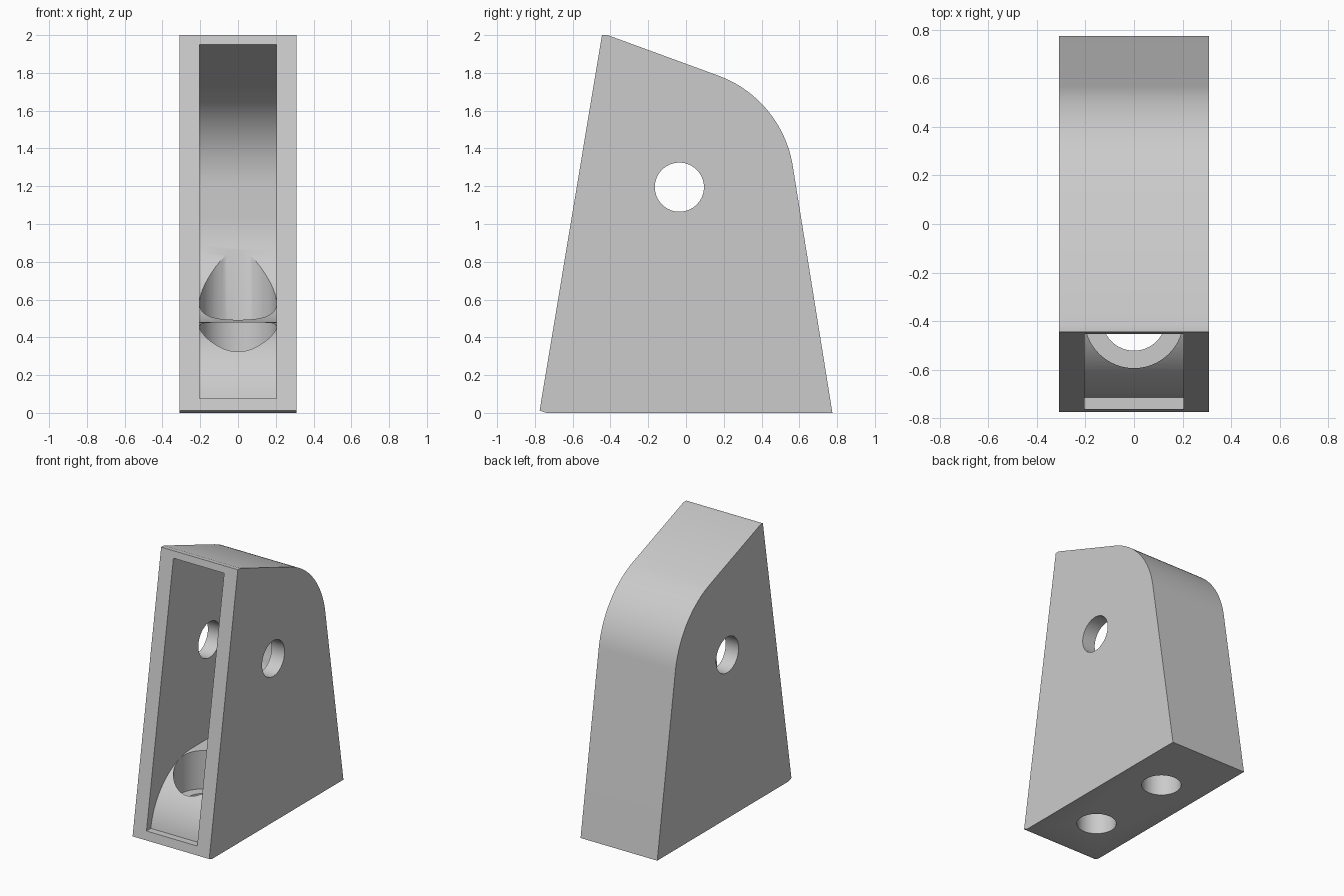
import bpy
import bmesh
from math import radians, sin, cos

if "Cube" in bpy.data.objects:
    bpy.data.objects.remove(bpy.data.objects["Cube"], do_unlink=True)

# Single material
grey = bpy.data.materials.new("plain_grey")
grey.use_nodes = True
colour = (0.6, 0.6, 0.6, 1.0)
grey.diffuse_color = colour
grey.node_tree.nodes["Principled BSDF"].inputs["Base Color"].default_value = colour


def arc(cy, cz, radius, start, end, steps=24):
    """Points along an arc in the side plane."""
    angles = [radians(start + (end - start) * i / steps) for i in range(steps + 1)]
    return [(cy + radius * cos(a), cz + radius * sin(a)) for a in angles]


def extrude_profile(name, points, half_width):
    """Extrude a side profile symmetrically across the width."""
    bm = bmesh.new()
    face = bm.faces.new([bm.verts.new((-half_width, y, z)) for y, z in points])
    geom = bmesh.ops.extrude_face_region(bm, geom=[face])["geom"]
    verts = [v for v in geom if isinstance(v, bmesh.types.BMVert)]
    bmesh.ops.translate(bm, verts=verts, vec=(2 * half_width, 0, 0))
    bmesh.ops.recalc_face_normals(bm, faces=bm.faces)
    mesh = bpy.data.meshes.new(name)
    bm.to_mesh(mesh)
    bm.free()
    obj = bpy.data.objects.new(name, mesh)
    bpy.context.collection.objects.link(obj)
    mesh.materials.append(grey)
    return obj


def cylinder(name, radius, depth, location, rotation=(0, 0, 0)):
    bpy.ops.mesh.primitive_cylinder_add(vertices=64, radius=radius, depth=depth,
                                        location=location, rotation=rotation)
    obj = bpy.context.object
    obj.name = name
    obj.data.materials.append(grey)
    return obj


def cut(target, cutter):
    mod = target.modifiers.new("cut", 'BOOLEAN')
    mod.operation = 'DIFFERENCE'
    mod.solver = 'EXACT'
    mod.object = cutter
    bpy.ops.object.select_all(action='DESELECT')
    bpy.context.view_layer.objects.active = target
    target.select_set(True)
    bpy.ops.object.modifier_apply(modifier=mod.name)
    bpy.data.objects.remove(cutter, do_unlink=True)


# Bracket body: tapered side profile with a rounded rear shoulder
outline = [(-0.74, 0), (0.775, 0)]
outline += arc(-0.04, 1.21, 0.613, 9.4, 70)
outline += [(-0.415, 2), (-0.445, 2), (-0.775, 0.012)]
body = extrude_profile("bracket_body", outline, 0.31)

# Cavity open at the front: lip, humped floor, hollow back, sloping ceiling
hollow = [(-0.9, 0.075)]
hollow += arc(-0.24, 0, 0.48, 171, 90)
hollow += arc(-0.035, 1.03, 0.55, -90, 0)
hollow += arc(-0.04, 1.21, 0.555, 0, 70)
hollow += [(-0.9, 2.112)]
cut(body, extrude_profile("cavity_cutter", hollow, 0.205))

# Cross pin hole through both cheeks
cut(body, cylinder("pin_cutter", 0.13, 1, (0, -0.035, 1.195), (0, radians(90), 0)))

# Two counterbored bolt holes in the base
for y in (-0.39, 0.285):
    cut(body, cylinder("counterbore_cutter", 0.204, 0.8, (0, y, 0.6)))
    cut(body, cylinder("bolt_cutter", 0.132, 0.8, (0, y, 0.2)))

bpy.ops.object.shade_smooth_by_angle(angle=radians(25))
